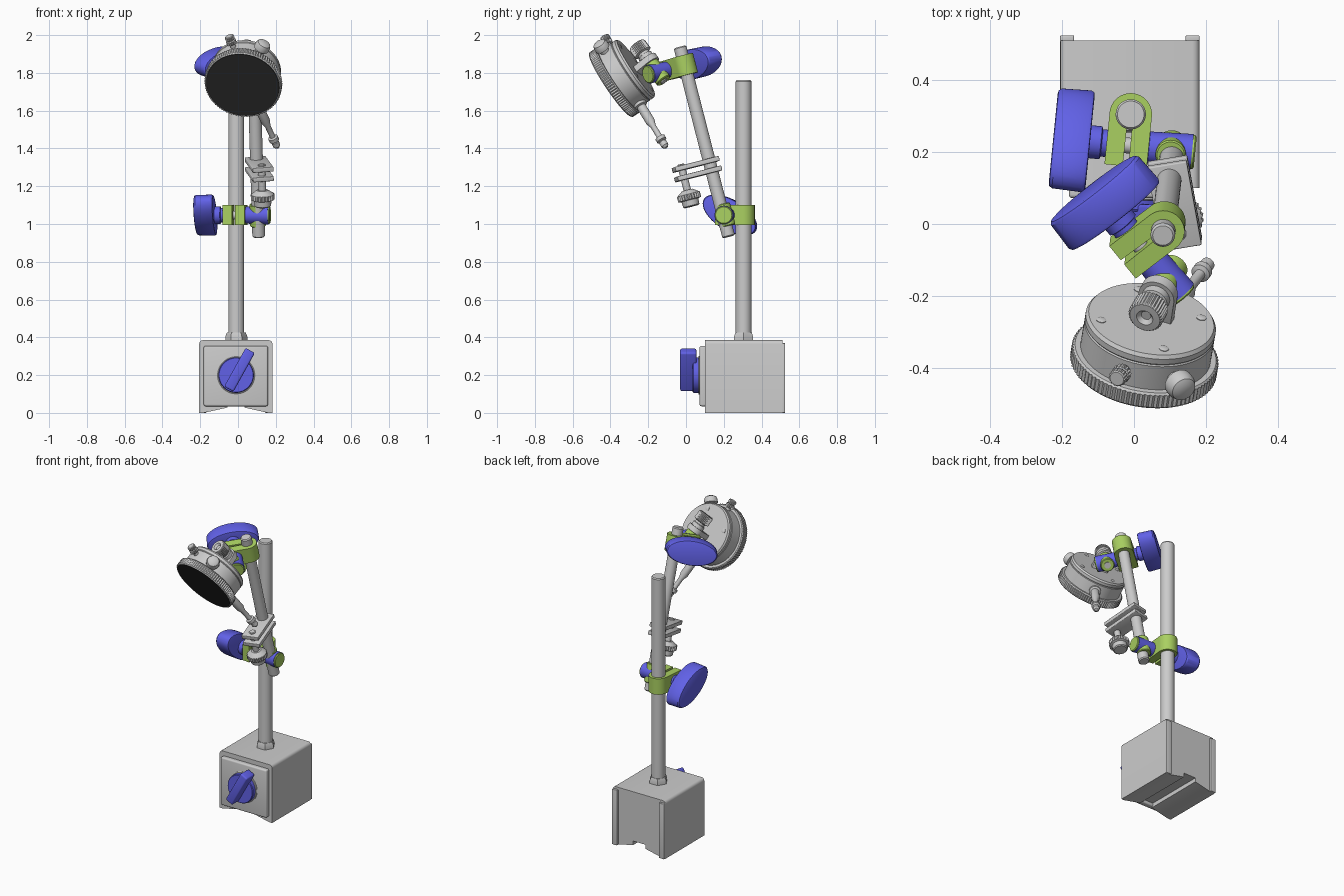
import bpy, bmesh, math
from mathutils import Matrix, Vector as V

if "Cube" in bpy.data.objects:
    bpy.data.objects.remove(bpy.data.objects["Cube"])


def material(name, rgb):
    m = bpy.data.materials.new(name)
    m.diffuse_color = (*rgb, 1)
    m.use_nodes = True
    m.node_tree.nodes["Principled BSDF"].inputs["Base Color"].default_value = m.diffuse_color
    return m


BLUE = material("blue", (0.12, 0.12, 0.80))
GREEN = material("green", (0.40, 0.63, 0.12))
DARK = material("dark", (0.03, 0.03, 0.03))


def frame(origin, z, x=(1, 0, 0)):
    """Matrix with local Z along z and local X as near x as possible."""
    z = V(z).normalized()
    x = V(x)
    x = (x - z * x.dot(z)).normalized()
    m = Matrix((x, z.cross(x), z)).transposed().to_4x4()
    m.translation = V(origin)
    return m


def finish(name, bm, m, mat=None):
    bmesh.ops.recalc_face_normals(bm, faces=bm.faces)
    bm.transform(m)
    me = bpy.data.meshes.new(name)
    bm.to_mesh(me)
    bm.free()
    for p in me.polygons:
        p.use_smooth = True
    me.set_sharp_from_angle(angle=math.radians(32))
    if mat:
        me.materials.append(mat)
    ob = bpy.data.objects.new(name, me)
    bpy.context.collection.objects.link(ob)
    return ob


def lathe(name, profile, m, mat=None, seg=48):
    """Revolve (radius, height[, knurl depth]) round local Z."""
    bm = bmesh.new()
    rings = []
    for r, h, *k in profile:
        ring = []
        for i in range(seg):
            a = 2 * math.pi * i / seg
            q = r - (k[0] if k and i % 2 else 0)
            ring.append(bm.verts.new((q * math.cos(a), q * math.sin(a), h)))
        rings.append(ring)
    for a, b in zip(rings, rings[1:]):
        for i in range(seg):
            j = (i + 1) % seg
            bm.faces.new((a[i], a[j], b[j], b[i]))
    bm.faces.new(rings[0])
    bm.faces.new(rings[-1])
    return finish(name, bm, m, mat)


def prism(name, pts, h0, h1, m, mat=None, bevel=0, pick=None):
    """Extrude an outline along local Z, optionally rounding picked edges."""
    bm = bmesh.new()
    lo = [bm.verts.new((x, y, h0)) for x, y in pts]
    hi = [bm.verts.new((x, y, h1)) for x, y in pts]
    bm.faces.new(lo)
    bm.faces.new(hi)
    for i in range(len(pts)):
        j = (i + 1) % len(pts)
        bm.faces.new((lo[i], lo[j], hi[j], hi[i]))
    if bevel:
        edges = [e for e in bm.edges if pick is None or pick(e)]
        bmesh.ops.bevel(bm, geom=edges, offset=bevel, segments=4, profile=0.5, affect='EDGES')
    return finish(name, bm, m, mat)


def arc(r, a0, a1, n=24):
    return [(r * math.cos(math.radians(a0 + (a1 - a0) * i / n)),
             r * math.sin(math.radians(a0 + (a1 - a0) * i / n))) for i in range(n + 1)]


def rect(x0, x1, y0, y1):
    return [(x0, y0), (x1, y0), (x1, y1), (x0, y1)]


# Magnetic base block with grooved underside and rear ribs
CX = -0.0115
front = frame((CX, 0, 0), (0, -1, 0))
half = [(0.194, 0.385), (0.194, 0), (0.172, 0), (0.045, 0.028), (0.045, 0.055)]
outline = half + [(-x, z) for x, z in reversed(half)]
prism("base_block", outline, -0.511, -0.10, front, None, 0.02,
      lambda e: all(v.co.y > 0.3 for v in e.verts) and abs(e.verts[0].co.x - e.verts[1].co.x) < 0.01)
for s in (-1, 1):
    x0, x1 = sorted((s * 0.155, s * 0.194))
    prism("base_rear_rib", rect(x0, x1, 0, 0.37), -0.525, -0.505, front, None, 0.004)
prism("base_front_plate", rect(-0.17, 0.17, 0.035, 0.355), -0.11, -0.072, front, None, 0.01)

# Magnet switch
dial = frame((-0.01, 0, 0.2), (0, -1, 0))
lathe("switch_rim", [(0.102, -0.08), (0.102, -0.068), (0.098, -0.065)], dial)
lathe("switch_disc", [(0.094, -0.075), (0.094, -0.04), (0.09, -0.035)], dial, BLUE)
a = math.radians(29)
prism("switch_handle", rect(-0.028, 0.028, -0.117, 0.117), -0.055, 0.031,
      frame((0.008, 0, 0.228), (0, -1, 0), (math.cos(a), 0, -math.sin(a))), BLUE, 0.01)

# Column and nut
post = frame((-0.009, 0.305, 0), (0, 0, 1))
lathe("column", [(0.042, 0.36), (0.042, 1.755), (0.037, 1.762)], post)
lathe("column_nut", [(0.058, 0.38), (0.058, 0.405), (0.05, 0.425)], post, seg=6)

# Swing rod
ROD0, ROD1 = V((0.110, 0.226, 0.932)), V((0.080, -0.032, 1.938))
rod = (ROD1 - ROD0).normalized()
L = (ROD1 - ROD0).length
lathe("swing_rod", [(0.028, 0), (0.034, 0.006), (0.034, L - 0.006), (0.028, L)], frame(ROD0, rod))


def joint(name, m, bore, roll, pin_axis):
    """Split clamp, oval knob, swivel body and cross bushing along local X."""
    ears = [(0.059, -0.145), (0.059, 0)] + arc(0.059, 0, 180)[1:] + [(-0.059, -0.145), (-0.008, -0.145)]
    prism(name + "_clamp", ears + arc(bore, 260, -80, 40) + [(0.008, -0.145)],
          -0.053, 0.053, m, GREEN)
    bolt = m @ Matrix.Translation((0, -0.087, 0)) @ Matrix.Rotation(math.pi / 2, 4, 'Y')
    lathe(name + "_knob_neck", [(0.046, -0.115), (0.046, -0.075), (0.038, -0.072), (0.038, -0.055)], bolt, BLUE)
    lathe(name + "_bolt", [(0.022, -0.06), (0.022, 0.06)], bolt)
    oval = bolt @ Matrix.Rotation(roll, 4, 'Z') @ Matrix.Diagonal((0.5, 1, 1, 1))
    lathe(name + "_knob", [(0.140, -0.208), (0.150, -0.206), (0.157, -0.198), (0.160, -0.115),
                           (0.155, -0.107), (0.145, -0.105)], oval, BLUE, 64)
    lathe(name + "_swivel", [(0.04, 0.055), (0.045, 0.06), (0.05, 0.18)], bolt, BLUE)
    lathe(name + "_swivel_cap", [(0.047, 0.175), (0.047, 0.185), (0.043, 0.189)], bolt, GREEN)
    hole = bolt @ V((0, 0, 0.122))
    lathe(name + "_bushing", [(0.038, -0.06), (0.042, -0.056), (0.042, 0.056), (0.038, 0.06)],
          frame(hole, pin_axis), GREEN)
    return hole


joint("lower", frame((-0.009, 0.305, 1.047), (0, 0, 1), (0.995, -0.1, 0)), 0.042, math.radians(-32), rod)
pin = V((-0.32, -0.57, 0.76)).normalized()
hole = joint("upper", frame((0.083, -0.007, 1.84), rod, (0.62, -0.76, -0.17)), 0.034, 0, pin)

# Plate clip on the rod, with thumbscrew
clip = frame((0.113, 0.058, 1.29), rod, (0.16, -0.98, 0))
for h in (-0.026, 0.026):
    prism("clip_plate", rect(-0.122, 0.122, -0.056, 0.056), h - 0.013, h + 0.013, clip, None, 0.004)
screw = clip @ Matrix.Translation((0.078, 0, 0))
lathe("clip_screw", [(0.02, -0.11), (0.02, 0.043), (0.016, 0.047)], screw, seg=24)
lathe("clip_thumbscrew", [(0.038, -0.185), (0.044, -0.18), (0.046, -0.150), (0.063, -0.146, 0.006),
                          (0.063, -0.118, 0.006), (0.055, -0.113), (0.03, -0.095)], screw, seg=48)

# Dial gauge: knurled bezel, case and dark face
n = V((-0.14, -0.82, -0.55)).normalized()
gauge = frame((0.025, -0.40, 1.735), -n)
lathe("gauge_bezel", [(0.194, 0.006), (0.198, 0), (0.206, 0.006, 0.005), (0.206, 0.046, 0.005),
                      (0.198, 0.052)], gauge, seg=180)
lathe("gauge_case", [(0.183, 0.045), (0.183, 0.130), (0.180, 0.134), (0.183, 0.138), (0.183, 0.155),
                     (0.176, 0.165)], gauge, seg=72)
lathe("gauge_face", [(0.195, 0.008), (0.195, 0.001)], gauge, DARK, 72)
for i in range(4):
    a = math.radians(14 + 90 * i)
    lathe("case_screw", [(0.014, 0.15), (0.014, 0.167), (0.01, 0.169)],
          gauge @ Matrix.Translation((0.145 * math.cos(a), 0.145 * math.sin(a), 0)), seg=16)

# Rear lug with its stud and knurled nut
stud = frame(hole, pin, n)
prism("gauge_lug", arc(0.052, 90, 270) + [(0.11, -0.052), (0.11, 0.052)], 0.058, 0.092, stud, None, 0.004)
lathe("lug_stud", [(0.02, -0.065), (0.02, 0.17)], stud, seg=24)
lathe("lug_nut", [(0.04, 0.092), (0.04, 0.115), (0.033, 0.118), (0.033, 0.130), (0.050, 0.135, 0.004),
                  (0.050, 0.185, 0.004), (0.044, 0.191), (0.024, 0.192), (0.014, 0.180)], stud, seg=64)

# Fittings that stick out radially from the case
mid = gauge @ V((0, 0, 0.082))
lathe("probe_stem", [(0.036, 0.17), (0.036, 0.195), (0.025, 0.20), (0.025, 0.30), (0.015, 0.33), (0.015, 0.40),
                     (0.027, 0.405), (0.027, 0.425), (0.016, 0.43), (0.02, 0.435), (0.02, 0.46),
                     (0.010, 0.472)], frame(mid, (0.175, 0.23, -0.38)), seg=32)
lathe("bezel_lock_screw", [(0.015, 0.17), (0.015, 0.20), (0.027, 0.203, 0.004), (0.027, 0.222, 0.004),
                           (0.018, 0.225), (0.025, 0.23, 0.003), (0.025, 0.248, 0.003), (0.02, 0.251)],
      frame(mid, (-0.073, -0.085, 0.186)), seg=32)
lathe("plunger_cap", [(0.025, 0.17), (0.025, 0.20), (0.041, 0.203), (0.041, 0.225), (0.035, 0.24),
                      (0.02, 0.248)], frame(mid, (0.096, -0.12, 0.165)), seg=40)
